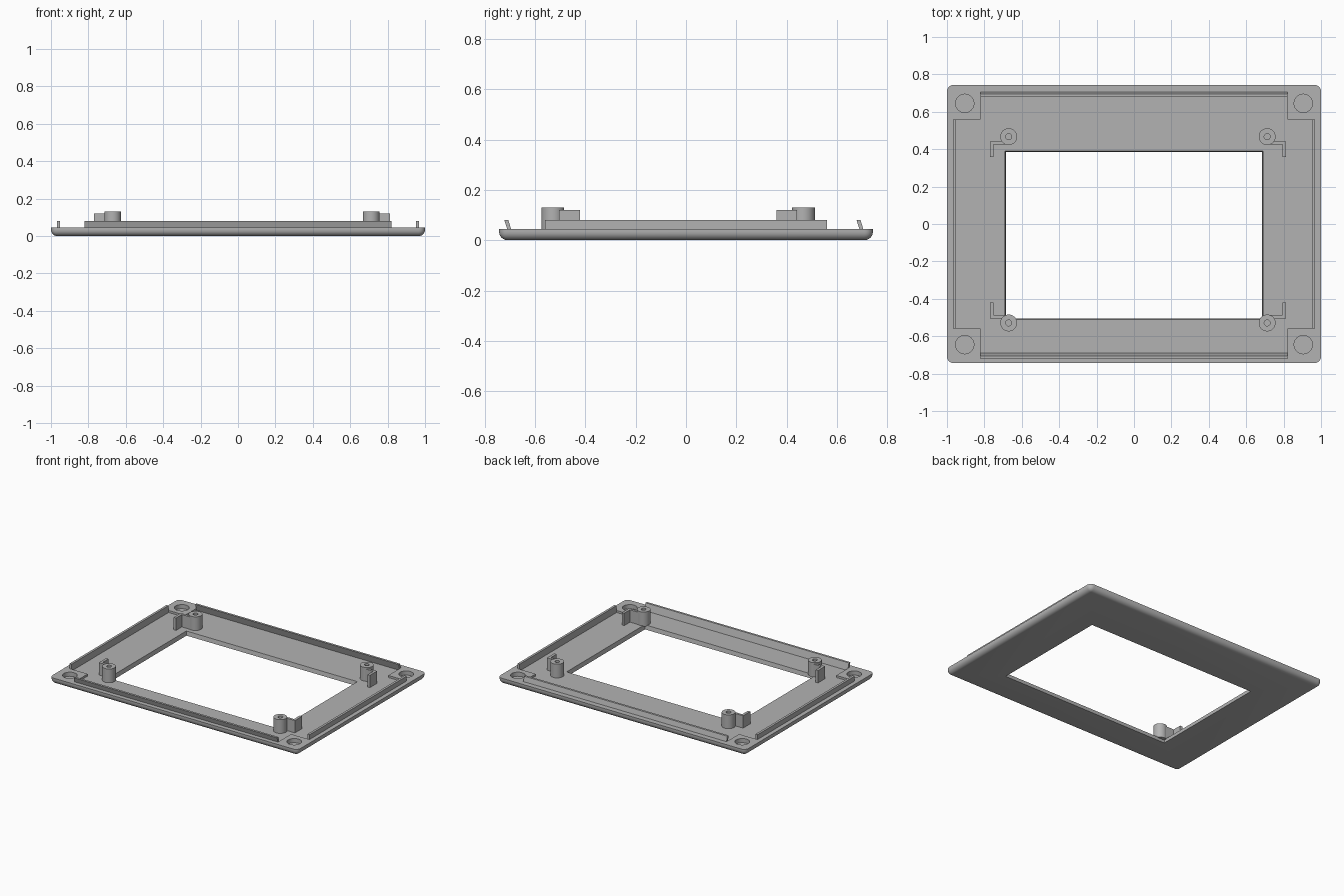
import bpy, bmesh, math
from mathutils import Matrix, Vector

if "Cube" in bpy.data.objects:
    bpy.data.objects.remove(bpy.data.objects["Cube"], do_unlink=True)

grey = bpy.data.materials.new("light_grey_plastic")
grey.use_nodes = True
grey.diffuse_color = (0.45, 0.45, 0.45, 1)
grey.node_tree.nodes["Principled BSDF"].inputs["Base Color"].default_value = (0.45, 0.45, 0.45, 1)

FLOOR, RIM = 0.03, 0.045


def finish(name, bm, smooth=False):
    bmesh.ops.recalc_face_normals(bm, faces=bm.faces[:])
    mesh = bpy.data.meshes.new(name)
    bm.to_mesh(mesh)
    bm.free()
    ob = bpy.data.objects.new(name, mesh)
    bpy.context.collection.objects.link(ob)
    mesh.materials.append(grey)
    if smooth:
        shade(ob)
    return ob


def activate(ob):
    bpy.ops.object.select_all(action="DESELECT")
    ob.select_set(True)
    bpy.context.view_layer.objects.active = ob


def shade(ob):
    activate(ob)
    bpy.ops.object.shade_smooth_by_angle(angle=math.radians(35))


def box_mesh(lo, hi):
    lo, hi = Vector(lo), Vector(hi)
    bm = bmesh.new()
    bmesh.ops.create_cube(bm, size=1, matrix=Matrix.Translation((lo + hi) / 2)
                          @ Matrix.Diagonal((*(hi - lo), 1)))
    return bm


def prism(name, points, direction):
    """Extrude a flat outline along a direction."""
    bm = bmesh.new()
    face = bm.faces.new([bm.verts.new(p) for p in points])
    new = bmesh.ops.extrude_face_region(bm, geom=[face])["geom"]
    bmesh.ops.translate(bm, vec=direction,
                        verts=[v for v in new if isinstance(v, bmesh.types.BMVert)])
    return finish(name, bm)


def cut(target, cutter):
    cutter.hide_render = True
    activate(target)
    mod = target.modifiers.new("cut", "BOOLEAN")
    mod.operation, mod.solver, mod.object = "DIFFERENCE", "EXACT", cutter
    bpy.ops.object.modifier_apply(modifier=mod.name)
    bpy.data.objects.remove(cutter, do_unlink=True)


# Plate with rounded sides and underside edge
bm = box_mesh((-1, -0.743, 0), (1, 0.743, RIM))
edges = [e for e in bm.edges if any(v.co.z < 0.01 for v in e.verts)]
bmesh.ops.bevel(bm, geom=edges, offset=0.034, segments=6, profile=0.5, affect="EDGES")
plate = finish("bezel_plate", bm)

# Cross-shaped shallow recess, leaving raised corner pads
a, b, c, d = 0.82, 0.96, 0.56, 0.70
outline = []
for sx, sy in ((1, 1), (-1, 1), (-1, -1), (1, -1)):
    corner = [(b, c), (a, c), (a, d)]
    if sx * sy < 0:
        corner.reverse()
    outline += [(sx * x, sy * y, FLOOR) for x, y in corner]
cut(plate, prism("recess_cutter", outline, (0, 0, 0.1)))

# Window that widens towards the underside
bm = box_mesh((-0.62, -0.44, -0.02), (0.62, 0.32, 0.1))
slope = 0.036 / FLOOR
for v in bm.verts:
    grow = slope * (FLOOR - v.co.z)
    v.co.x += math.copysign(grow, v.co.x)
    v.co.y += math.copysign(grow, v.co.y)
cut(plate, finish("window_cutter", bm))

# Blind round pockets in the corner pads
for sx in (-1, 1):
    for sy in (-1, 1):
        bm = bmesh.new()
        bmesh.ops.create_cone(bm, cap_ends=True, segments=40, radius1=0.049, radius2=0.049,
                              depth=0.1, matrix=Matrix.Translation((sx * 0.905, sy * 0.645, 0.065)))
        cut(plate, finish("pocket_cutter", bm))
shade(plate)

# Upright ribs along the left and right sides
for side, sx in (("left", 1), ("right", -1)):
    x0, x1 = sorted((sx * 0.952, sx * 0.969))
    finish(side + "_rib", box_mesh((x0, -c, FLOOR - 0.01), (x1, c, 0.08)))

# Slanted clip strips along the front and back
for name, y in (("front_clip", -0.709), ("back_clip", 0.691)):
    prism(name, [(-a, y + 0.006, FLOOR - 0.01), (-a, y + 0.021, FLOOR - 0.01),
                 (-a, y + 0.003, 0.08), (-a, y - 0.013, 0.08)], (2 * a, 0, 0))

# Four screw bosses, each with an L-shaped locating bracket
for sx, side in ((1, "left"), (-1, "right")):
    for sy, end in ((1, "back"), (-1, "front")):
        def place(x, y, z):
            return Vector((0.021 + sx * x, -0.031 + sy * y, z))

        centre = place(0.691, 0.498, 0)
        bm = bmesh.new()
        profile = [(0, 0.05), (0.016, 0.05), (0.016, 0.13), (0.045, 0.13),
                   (0.045, FLOOR - 0.005), (0, FLOOR - 0.005)]
        verts = [bm.verts.new(centre + Vector((r, 0, z))) for r, z in profile]
        path = [bm.edges.new(pair) for pair in zip(verts, verts[1:])]
        bmesh.ops.spin(bm, geom=verts + path, cent=centre, axis=(0, 0, 1),
                       angle=math.tau, steps=36)
        bmesh.ops.remove_doubles(bm, verts=bm.verts[:], dist=0.0001)
        finish(f"{end}_{side}_boss", bm, smooth=True)

        shape = [(0.70, 0.473), (0.791, 0.473), (0.791, 0.39),
                 (0.772, 0.39), (0.772, 0.456), (0.70, 0.456)]
        prism(f"{end}_{side}_bracket", [place(x, y, FLOOR - 0.005) for x, y in shape],
              (0, 0, 0.12 - FLOOR + 0.005))
